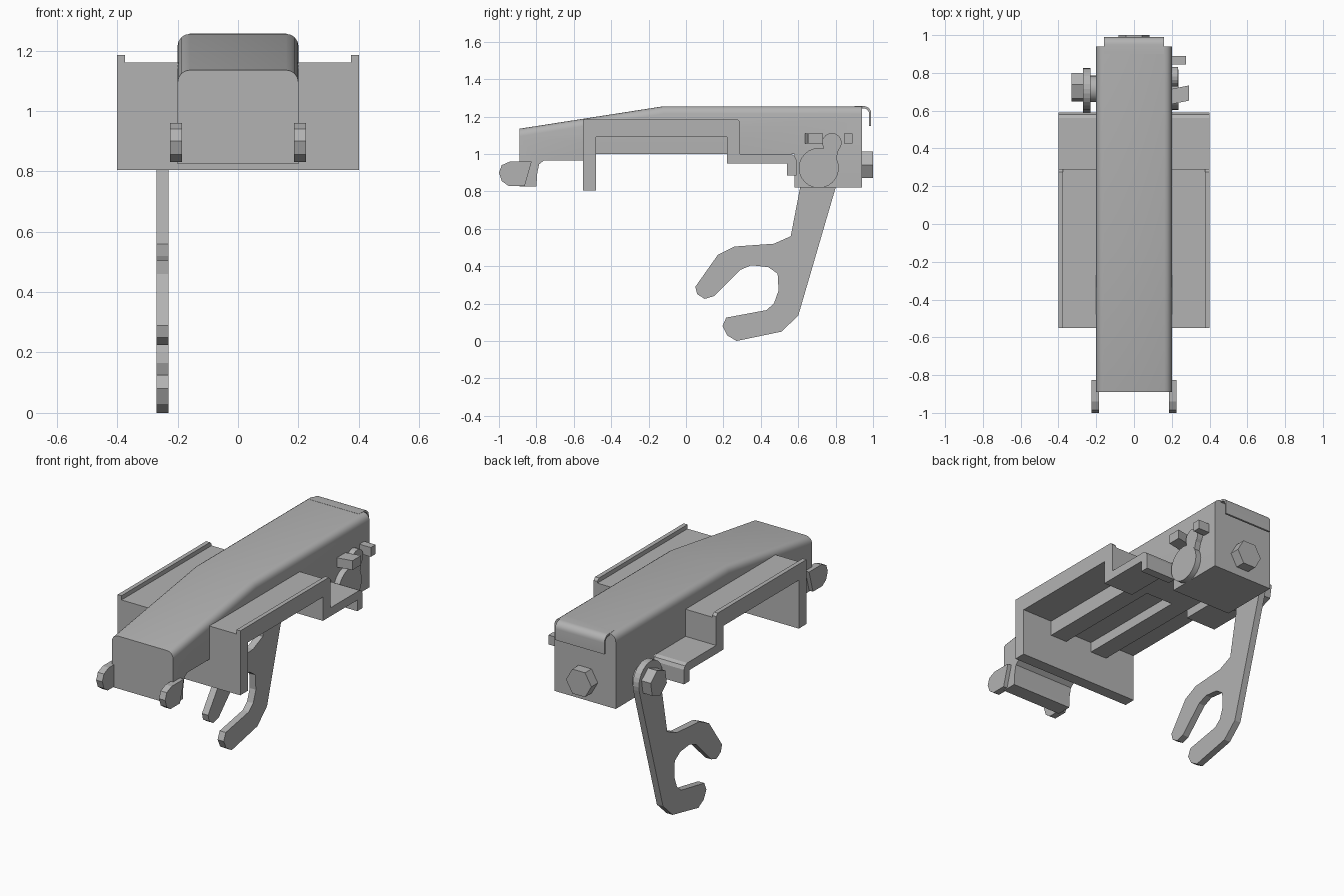
import bpy, bmesh, math
from mathutils import Matrix

if "Cube" in bpy.data.objects:
    bpy.data.objects.remove(bpy.data.objects["Cube"])

grey = bpy.data.materials.new("plain grey")
grey.diffuse_color = (0.45, 0.45, 0.45, 1)
grey.use_nodes = True
grey.node_tree.nodes["Principled BSDF"].inputs["Base Color"].default_value = grey.diffuse_color


def finish(name, bm, smooth=False):
    bmesh.ops.recalc_face_normals(bm, faces=bm.faces)
    mesh = bpy.data.meshes.new(name)
    bm.to_mesh(mesh)
    bm.free()
    mesh.materials.append(grey)
    ob = bpy.data.objects.new(name, mesh)
    bpy.context.collection.objects.link(ob)
    if smooth:
        bpy.ops.object.select_all(action='DESELECT')
        ob.select_set(True)
        bpy.context.view_layer.objects.active = ob
        bpy.ops.object.shade_smooth_by_angle(angle=math.radians(35))
    return ob


def side_profile(pts, x0, x1):
    """Side outline (y, z) extruded from x0 to x1."""
    bm = bmesh.new()
    face = bm.faces.new([bm.verts.new((x0, y, z)) for y, z in pts])
    out = bmesh.ops.extrude_face_region(bm, geom=[face])
    moved = [v for v in out['geom'] if isinstance(v, bmesh.types.BMVert)]
    bmesh.ops.translate(bm, verts=moved, vec=(x1 - x0, 0, 0))
    return bm


def plate(name, pts, x0, x1, smooth=False):
    return finish(name, side_profile(pts, x0, x1), smooth)


def box(name, x0, x1, y0, y1, z0, z1):
    return plate(name, [(y0, z0), (y1, z0), (y1, z1), (y0, z1)], x0, x1)


def arc(cy, cz, r, a0, a1, n):
    return [(cy + r * math.cos(math.radians(a0 + (a1 - a0) * i / n)),
             cz + r * math.sin(math.radians(a0 + (a1 - a0) * i / n))) for i in range(n + 1)]


# Main housing with rounded top edges
housing = [(-0.89, 0.825), (-0.80, 0.825), (-0.795, 0.90), (-0.785, 0.945), (-0.76, 0.965),
           (-0.48, 0.965), (-0.48, 1.06), (0.22, 1.06), (0.22, 1.0), (0.58, 1.0),
           (0.58, 0.82), (0.94, 0.82), (0.94, 1.255), (-0.12, 1.255), (-0.89, 1.135)]
bm = side_profile(housing, -0.2, 0.2)
edges = [e for e in bm.edges if all(v.co.z > 1.13 for v in e.verts)
         and abs(e.verts[0].co.x - e.verts[1].co.x) < 0.01]
bmesh.ops.bevel(bm, geom=edges, offset=0.04, segments=4, profile=0.5, affect='EDGES')
finish("housing", bm, True)

# Full width front wall of the saddle bracket
box("saddle_wall", -0.375, 0.375, -0.55, -0.48, 0.805, 1.16)

# Stepped side straps, their raised outer rims, underside rails and front lugs
strap = [(-0.55, 1.16), (-0.55, 1.0), (-0.48, 1.0), (-0.48, 1.09), (0.22, 1.09),
         (0.22, 0.95), (0.54, 0.95), (0.54, 0.885), (0.59, 0.885), (0.59, 0.97),
         (0.58, 0.99), (0.56, 1.0), (0.29, 1.0), (0.29, 1.16)]
rim = [(-0.55, 1.185), (-0.55, 0.805), (-0.48, 0.805)] + strap[3:13] + [(0.29, 1.17), (0.275, 1.185)]
lug = [(-1, 0.90), (-0.985, 0.94), (-0.94, 0.96), (-0.825, 0.96), (-0.862, 0.83),
       (-0.95, 0.83), (-0.985, 0.855)]
for side, s in (("left", -1), ("right", 1)):
    plate(side + "_strap", strap, s * 0.2, s * 0.375)
    plate(side + "_rim", rim, s * 0.375, s * 0.4)
    box(side + "_rail", s * 0.09, s * 0.2, -0.48, 0.22, 1.0, 1.06)
    plate(side + "_lug", lug, s * 0.185, s * 0.225)

# Curled tab over the back edge
tab = [(0.90, 1.256)] + arc(0.95, 1.216, 0.04, 90, 0, 6) + [(0.99, 1.15), (0.978, 1.15)]
tab += arc(0.95, 1.216, 0.028, 0, 90, 6) + [(0.90, 1.244)]
plate("rear_tab", tab, -0.16, 0.16, True)

# Hexagonal rear bolt
bm = bmesh.new()
bmesh.ops.create_cone(bm, cap_ends=True, segments=6, radius1=0.083, radius2=0.083, depth=0.06)
co = [v.co.copy() for v in bm.verts]
turn = 0 if max(c.x for c in co) > 0.08 else math.pi / 6
bm.transform(Matrix.Translation((0, 0.97, 0.942)) @ Matrix.Rotation(math.pi / 2, 4, 'X')
             @ Matrix.Rotation(turn, 4, 'Z'))
finish("rear_bolt", bm)

# Forked lever with a round pivot end, its spacer and bolt
fork = [(0.61, 0.82), (0.56, 0.56), (0.47, 0.52), (0.26, 0.505), (0.17, 0.46), (0.05, 0.29),
        (0.06, 0.25), (0.10, 0.225), (0.15, 0.24), (0.29, 0.38), (0.35, 0.405), (0.44, 0.395),
        (0.49, 0.36), (0.495, 0.27), (0.47, 0.20), (0.43, 0.165), (0.215, 0.125), (0.195, 0.08),
        (0.22, 0.03), (0.27, 0.0), (0.51, 0.05), (0.60, 0.135), (0.80, 0.82)]
plate("fork_lever", fork + arc(0.715, 0.925, 0.11, -15, 195, 16), -0.27, -0.23)
plate("lever_spacer", arc(0.715, 0.925, 0.07, 0, 345, 23), -0.23, -0.2, True)
plate("lever_bolt", arc(0.725, 0.925, 0.08, 20, 320, 5), -0.33, -0.27)

# Round latch and thumb tabs on the right
plate("latch_disc", arc(0.71, 0.925, 0.107, 0, 345, 23), 0.2, 0.235, True)
latch_neck = [(0.725, 0.98), (0.80, 0.96), (0.815, 1.02)] + arc(0.78, 1.06, 0.052, -30, 210, 12)
plate("latch_neck", latch_neck, 0.2, 0.234)
box("rear_thumb_tab", 0.2, 0.275, 0.845, 0.89, 1.055, 1.11)
bm = side_profile([(0.645, 1.055), (0.725, 1.055), (0.725, 1.11), (0.645, 1.11)], 0.2, 0.29)
for v in bm.verts:
    v.co.y += (v.co.x - 0.25) * 0.2
finish("front_thumb_tab", bm)
